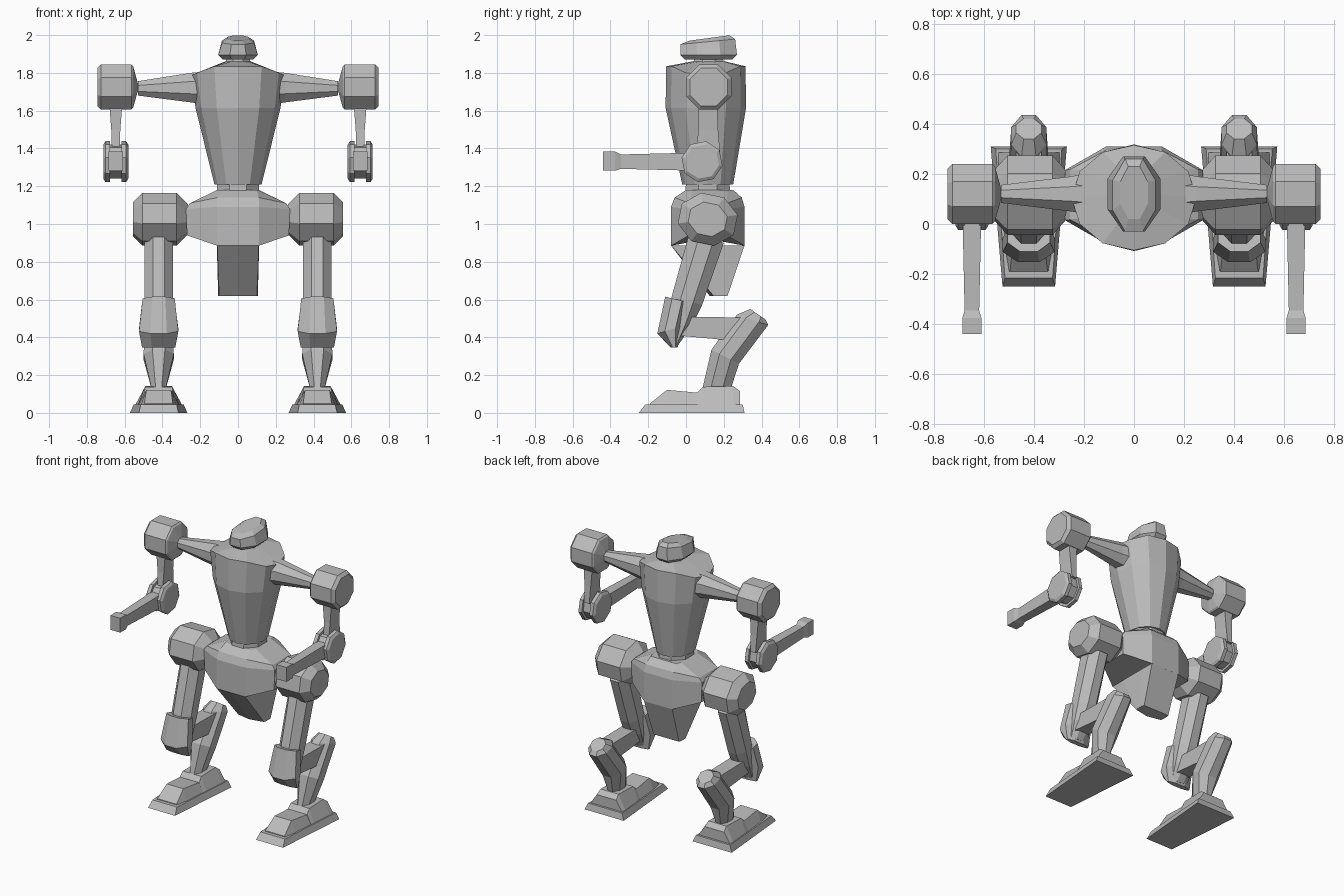
import bpy, bmesh
from math import cos, sin, pi
from mathutils import Vector as V

if "Cube" in bpy.data.objects:
    bpy.data.objects.remove(bpy.data.objects["Cube"])

grey = bpy.data.materials.new("plain_grey")
grey.use_nodes = True
grey.diffuse_color = (0.5, 0.5, 0.5, 1)
grey.node_tree.nodes["Principled BSDF"].inputs["Base Color"].default_value = (0.5, 0.5, 0.5, 1)


def ring(c, u, v, n=8, half=True):
    """Polygon around c; with half=True its flat sides sit at +-u and +-v."""
    k = 1 / cos(pi / n) if half else 1
    angles = [2 * pi * (i + 0.5 * half) / n for i in range(n)]
    return [V(c) + V(u) * k * cos(a) + V(v) * k * sin(a) for a in angles]


def loft(name, rings, side=1):
    """Skin a stack of rings into a closed flat-shaded solid."""
    bm = bmesh.new()
    loops = [[bm.verts.new((p[0] * side, p[1], p[2])) for p in r] for r in rings]
    for a, b in zip(loops, loops[1:]):
        for i in range(len(a)):
            j = (i + 1) % len(a)
            bm.faces.new((a[i], a[j], b[j], b[i]))
    bm.faces.new(loops[0])
    bm.faces.new(loops[-1])
    bmesh.ops.recalc_face_normals(bm, faces=bm.faces)
    mesh = bpy.data.meshes.new(name)
    bm.to_mesh(mesh)
    bm.free()
    mesh.materials.append(grey)
    bpy.context.collection.objects.link(bpy.data.objects.new(name, mesh))


def level(y, z, rx, ry, tilt=0, n=8, half=True):
    return ring((0, y, z), (rx, 0, 0), (0, ry, tilt), n, half)


def limb(name, x, side, sections, n=8):
    """Each section: front point (y, z), rear point (y, z), half width."""
    rings = []
    for fy, fz, by, bz, w in sections:
        mid = (x, (fy + by) / 2, (fz + bz) / 2)
        rings.append(ring(mid, (w, 0, 0), (0, (by - fy) / 2, (bz - fz) / 2), n))
    loft(name, rings, side)


def drum(name, side, y, z, stations, turn=0, stretch=1):
    """Octagonal drum along x; stations are (x, radius)."""
    rings = [ring((x, y, z), (0, r * stretch * cos(turn), r * stretch * sin(turn)),
                  (0, -r * sin(turn), r * cos(turn))) for x, r in stations]
    loft(name, rings, side)


# Head and neck
loft("head", [level(.12, 1.87, .08, .125), level(.12, 1.895, .105, .15),
              level(.115, 1.965, .085, .145, .014), level(.125, 1.985, .055, .105, .014)])
loft("neck", [level(.12, 1.83, .08, .09), level(.12, 1.875, .06, .075)])

# Torso, with its upper rim dropping toward the shoulders
rim = [p - V((0, 0, max(0, abs(p.x) - .13) * .4))
       for p in level(.105, 1.835, .25, .21, 0, 12, False)]
loft("torso", [level(.115, 1.21, .125, .135, 0, 12, False),
               level(.105, 1.615, .225, .213, 0, 12, False), rim,
               level(.12, 1.86, .07, .09, 0, 12, False)])
loft("waist", [level(.115, 1.16, .11, .12), level(.115, 1.215, .11, .115)])


# Pelvis
def hip_ring(front, back, cx, sx, zc, zs, h, keel=0):
    mid = (front + back) / 2
    return [(-cx, front, zc), (0, front - keel, zc), (cx, front, zc),
            (sx, mid - h, zs), (sx, mid + h, zs),
            (cx, back, zc), (0, back, zc), (-cx, back, zc),
            (-sx, mid + h, zs), (-sx, mid - h, zs)]


loft("pelvis", [hip_ring(.0, .25, .1, .11, 1.18, 1.18, .09),
                hip_ring(-.06, .295, .11, .255, 1.14, 1.11, .1),
                hip_ring(-.08, .31, .11, .275, 1.09, 1.08, .1),
                hip_ring(-.08, .31, .11, .27, .885, .94, .1)])
loft("pelvis_keel", [hip_ring(-.08, .31, .11, .112, .887, .887, .1),
                     hip_ring(.145, .22, .1, .105, .62, .62, .02, .02)])

for side, tag in ((1, "left_"), (-1, "right_")):
    # Arm
    loft(tag + "shoulder_strut",
         [ring((x, .12, z), (0, ry, 0), (0, 0, rz))
          for x, z, ry, rz in ((.15, 1.72, .09, .09), (.25, 1.722, .07, .078), (.53, 1.718, .036, .038))], side)
    drum(tag + "shoulder_drum", side, .12, 1.725,
         [(.53, .02), (.555, .11), (.565, .12), (.725, .12), (.745, .1)])
    ax = .647
    limb(tag + "upper_arm", ax, side, [(.065, 1.63, .165, 1.63, .034),
                                       (.065, 1.5, .17, 1.5, .024), (.055, 1.38, .18, 1.38, .02)], 4)
    drum(tag + "elbow_core", side, .085, 1.33, [(ax - .04, .085), (ax + .04, .085)], .2)
    for d in (-1, 1):
        drum(tag + ("inner" if d < 0 else "outer") + "_elbow_plate", side, .085, 1.33,
             [(ax + d * .03, .102), (ax + d * .055, .102), (ax + d * .066, .085)], .2)
    limb(tag + "forearm", ax, side, [(.06, 1.378, .06, 1.282, .038),
                                     (-.35, 1.368, -.35, 1.292, .029)], 4)
    limb(tag + "hand", ax, side, [(-.345, 1.368, -.345, 1.292, .029),
                                  (-.375, 1.383, -.375, 1.282, .038), (-.44, 1.383, -.44, 1.282, .038)], 4)

    # Leg
    lx = .42
    drum(tag + "hip_joint", side, .115, 1.025,
         [(.265, .075), (.325, .13), (.505, .13), (.555, .085)], -.2, 1.16)
    limb(tag + "thigh", lx, side, [(.02, .96, .2, .9, .075), (-.075, .62, .085, .57, .075),
                                   (-.1, .45, .035, .47, .07), (-.075, .36, -.04, .36, .06)])
    limb(tag + "knee_guard", lx, side, [(-.11, .615, .015, .585, .085),
                                        (-.152, .42, -.015, .46, .104), (-.08, .345, -.045, .345, .088)])
    limb(tag + "knee_link", lx, side, [(-.05, .51, -.05, .41, .05), (.29, .505, .22, .385, .05)], 4)
    limb(tag + "shin", lx, side, [(.34, .55, .42, .495, .05), (.27, .52, .435, .465, .07),
                                  (.135, .335, .28, .26, .08), (.085, .12, .235, .12, .036)])

    # Foot: flared sole, then a toe wedge and an ankle block
    def plan(z, front, back, wf, wb):
        return [(lx - wf, front, z), (lx + wf, front, z), (lx + wb, back, z), (lx - wb, back, z)]

    def slab(y, top, wb, wt):
        return [(lx - wb, y, .04), (lx + wb, y, .04), (lx + wt, y, top), (lx - wt, y, top)]

    loft(tag + "sole", [plan(0, -.25, .31, .105, .152), plan(.045, -.215, .3, .095, .132)], side)
    loft(tag + "toe", [slab(-.19, .05, .08, .075), slab(-.1, .122, .095, .065),
                       slab(.08, .105, .11, .075)], side)
    loft(tag + "ankle", [slab(.06, .107, .11, .075), slab(.09, .138, .112, .072),
                         slab(.25, .142, .125, .07), slab(.285, .115, .125, .075)], side)
